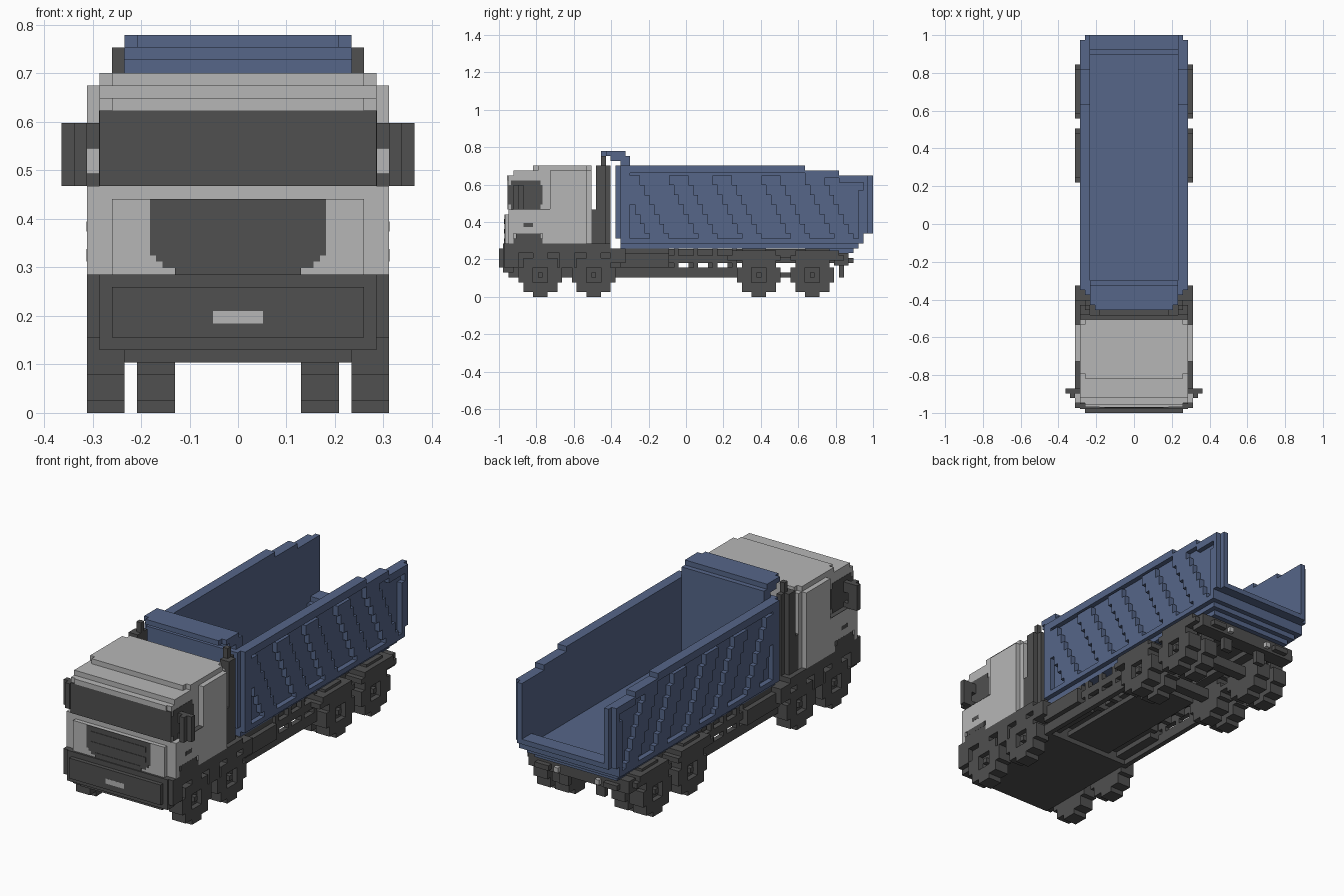
import bpy
import bmesh
from mathutils import Matrix, Vector

cube = bpy.data.objects.get("Cube")
if cube:
    bpy.data.objects.remove(cube, do_unlink=True)

UNIT = 2 / 77  # one block; x from centre, y from the front, z from the ground


def material(name, colour):
    mat = bpy.data.materials.new(name)
    mat.use_nodes = True
    mat.diffuse_color = (*colour, 1)
    shader = mat.node_tree.nodes["Principled BSDF"]
    shader.inputs["Base Color"].default_value = (*colour, 1)
    shader.inputs["Roughness"].default_value = 0.8
    return mat


dark = material("dark_grey", (0.08, 0.08, 0.08))
light = material("light_grey", (0.47, 0.47, 0.47))
blue = material("slate_blue", (0.092, 0.133, 0.25))


class Part:
    """One object made of blocks given by their x, y and z ranges."""

    def __init__(self, name, mat):
        self.name, self.mat, self.bm = name, mat, bmesh.new()

    def block(self, x, y, z):
        size = Vector([r[1] - r[0] for r in (x, y, z)]) * UNIT
        centre = Vector([(r[0] + r[1]) / 2 for r in (x, y, z)]) * UNIT
        centre.y -= 1
        matrix = Matrix.Translation(centre) @ Matrix.Diagonal((*size, 1))
        bmesh.ops.create_cube(self.bm, size=1, matrix=matrix)
        return self

    def wide(self, half, y, z):
        return self.block((-half, half), y, z)

    def pair(self, x, y, z):
        self.block(x, y, z)
        return self.block((-x[1], -x[0]), y, z)

    def done(self):
        mesh = bpy.data.meshes.new(self.name)
        self.bm.to_mesh(mesh)
        self.bm.free()
        mesh.materials.append(self.mat)
        obj = bpy.data.objects.new(self.name, mesh)
        bpy.context.collection.objects.link(obj)
        return obj


# Cab shell with stepped roof, doors and raised rear side panels
cab = Part("cab_body", light)
cab.wide(11, (2, 19), (11, 25))
cab.wide(10, (1.2, 3), (11, 17))
cab.wide(10, (1.7, 4), (24, 25))
cab.wide(11, (3, 19), (25, 26))
cab.wide(10, (7, 19), (26, 27))
cab.pair((10, 11), (8, 18), (26, 27))
cab.pair((11, 12), (10.5, 18), (11, 26))
cab.pair((11, 12), (2, 3), (11, 18))
cab.pair((11, 12), (3, 10.5), (13, 18))
cab.pair((11, 12), (9, 10.5), (11, 13))
cab.done()

# Glass with door sills, and door handles
glass = Part("cab_windows", dark)
glass.wide(11, (1.8, 2.1), (18, 24))
glass.pair((10.9, 11.05), (2, 9), (19, 23))
glass.pair((10.9, 11.05), (2.5, 8.5), (18, 24))
glass.pair((11, 12), (4, 10.5), (17.9, 18.1))
glass.done()
Part("door_handles", dark).pair((11.8, 12.02), (5, 7), (14.4, 15.2)).done()

# Mirrors with an open frame
mirror = Part("side_mirrors", dark)
mirror.pair((12, 13), (3, 5), (18, 23))
mirror.pair((13, 14), (4, 5), (18, 23))
for z in ((18, 19), (21, 23)):
    mirror.pair((11, 12), (4, 5), z)
mirror.done()

# Grille tapering downwards, with raised slats
grille = Part("front_grille", dark)
grille.wide(7, (1.1, 1.3), (12.5, 17))
grille.wide(6.5, (1.1, 1.3), (12, 13))
grille.wide(6, (1.1, 1.3), (11.5, 12))
grille.wide(5, (1.1, 1.3), (11, 12))
for z in (11, 13, 15):
    grille.wide(6 if z > 11 else 5, (1, 1.2), (z, z + 1))
grille.done()

# Bumper and number plate
bumper = Part("front_bumper", dark)
bumper.wide(10, (0, 2), (6, 10))
bumper.wide(11, (0.8, 3), (5, 11))
bumper.wide(12, (1, 4), (6, 11))
bumper.wide(9, (2, 4), (4, 6))
bumper.done()
Part("front_plate", light).wide(2, (-0.02, 0.1), (7.1, 8.1)).done()

# Front arches, side skirts and step behind the cab
arches = Part("front_fenders", dark)
arches.pair((9, 12), (2, 20), (9, 11))
arches.pair((11, 12), (3, 9), (10, 12))
arches.pair((11, 12.02), (3.5, 8.5), (12, 13))
arches.pair((9, 12), (12.5, 15.5), (6, 10))
arches.pair((9, 12), (18, 23), (9, 11))
arches.pair((9, 12), (23, 26), (7, 10))
arches.done()

# Rear wall of the cab and exhaust stacks
stacks = Part("exhaust_stacks", dark)
stacks.wide(11, (19, 20), (8, 18))
stacks.pair((9, 11), (19, 21), (9, 18))
stacks.pair((9, 11), (20, 22), (10, 27))
stacks.pair((9, 10), (22, 23), (10, 27))
stacks.pair((9, 10), (21, 22), (27, 29))
stacks.done()

# Chassis: belly, deck under the tipper, rails and cross members
frame = Part("chassis_frame", dark)
frame.wide(9, (2, 25), (4, 6))
frame.wide(7, (2, 25), (6, 10))
frame.wide(8.5, (25, 67), (8, 9.8))
frame.wide(5, (25, 50), (5, 6))
frame.pair((3, 5), (20, 72), (7, 9))
for y in range(35, 50, 4):
    frame.wide(8, (y, y + 1), (6, 9))
frame.done()

guards = Part("side_guards", dark)
guards.pair((9, 10), (23, 50), (4, 6))
guards.pair((9, 10), (35, 49), (7, 8.5))
for y in range(36, 50, 4):
    guards.pair((9, 10), (y, y + 1), (5, 10))
guards.done()

tank = Part("fuel_tanks", dark)
tank.pair((6, 11), (25, 35), (6, 9))
tank.pair((7, 10), (25, 35), (5, 10))
tank.done()

# Wheels as stepped discs with recessed hubs
for label, centre, dual in (("first", 8.5, False), ("second", 19.5, False),
                            ("third", 53.5, True), ("fourth", 64.5, True)):
    wheel = Part(label + "_axle_wheels", dark)

    def disc(x, hollow):
        for half, tall in ((4.5, 1.5), (3.5, 3.5), (1.5, 4.5)):
            if not hollow:
                wheel.pair(x, (centre - half, centre + half), (4.5 - tall, 4.5 + tall))
                continue
            for side in (-1, 1):
                inner, outer = sorted((side * 1.5, side * half))
                if half > 1.5:
                    wheel.pair(x, (centre + inner, centre + outer), (4.5 - tall, 4.5 + tall))
                inner, outer = sorted((side * 1.5, side * tall))
                if tall > 1.5:
                    wheel.pair(x, (centre - half, centre + half), (4.5 + inner, 4.5 + outer))

    disc((9, 11), False)
    disc((11, 12), True)
    wheel.pair((11, 11.8), (centre - 0.5, centre + 0.5), (4, 5))
    if dual:
        disc((5, 8), False)
    wheel.wide(9, (centre - 1, centre + 1), (4, 6))
    wheel.done()

# Rear wheel fenders and linkage between the rear axles
fenders = Part("rear_fenders", dark)
for y in (47, 60):
    fenders.pair((5, 12), (y + 1, y + 10), (8, 9.5))
    fenders.pair((5, 12), (y, y + 11), (7.5, 8.5))
    fenders.pair((5, 11), (y + 3, y + 8), (9, 10))
fenders.pair((5, 9), (53, 65), (4, 5))
fenders.done()

# Rear cross beam and lamps
beam = Part("rear_beam", dark)
beam.wide(11, (69, 72), (6.5, 9))
beam.pair((6, 9), (72, 73), (7, 8))
beam.pair((3, 5), (70, 71), (4, 7))
beam.done()
Part("rear_lamps", light).pair((4, 5), (72, 72.8), (7, 8)).done()

# Tipper floor with the rising tail
floor = Part("tipper_floor", blue)
floor.wide(9, (67, 73), (9, 10))
floor.wide(10, (25, 74), (10, 12))
floor.wide(10, (73, 75), (11, 13))
floor.wide(10, (74, 77), (13, 14))
floor.done()

# Tipper walls, stepping down to the rear, with rails and posts
walls = Part("tipper_walls", blue)
for start, end, top in ((25, 63, 27), (63, 70, 26), (70, 77, 25)):
    walls.pair((9, 10), (start, end), (13, top))
    walls.pair((10, 11), (start, min(end, 76)), (top - 1.5, top))
walls.pair((9, 10), (25, 75), (11, 13))
walls.pair((10, 11), (25, 75), (11, 12))
walls.pair((10, 11), (25, 27), (12, 26))
walls.pair((10, 11), (75, 76), (13, 25))
walls.pair((10, 11), (74, 75), (12, 22))
walls.done()

ribs = Part("tipper_ribs", blue)
for k in range(5):
    for step in range(7):
        y = 25 + round(9.6 * k) + step
        z = 25 - 2 * step
        ribs.pair((10, 11), (y, y + 4), (max(z - 2, 12), z))
ribs.done()

# Front wall and cab guard
front = Part("tipper_front", blue)
front.wide(10, (24, 27), (12, 27))
front.wide(9, (25, 27), (10, 12))
front.wide(9, (25, 27), (27, 28))
front.wide(9, (23, 27), (28, 29))
front.wide(9, (22, 26), (29, 30))
front.wide(8, (21, 22), (29, 30))
front.done()
